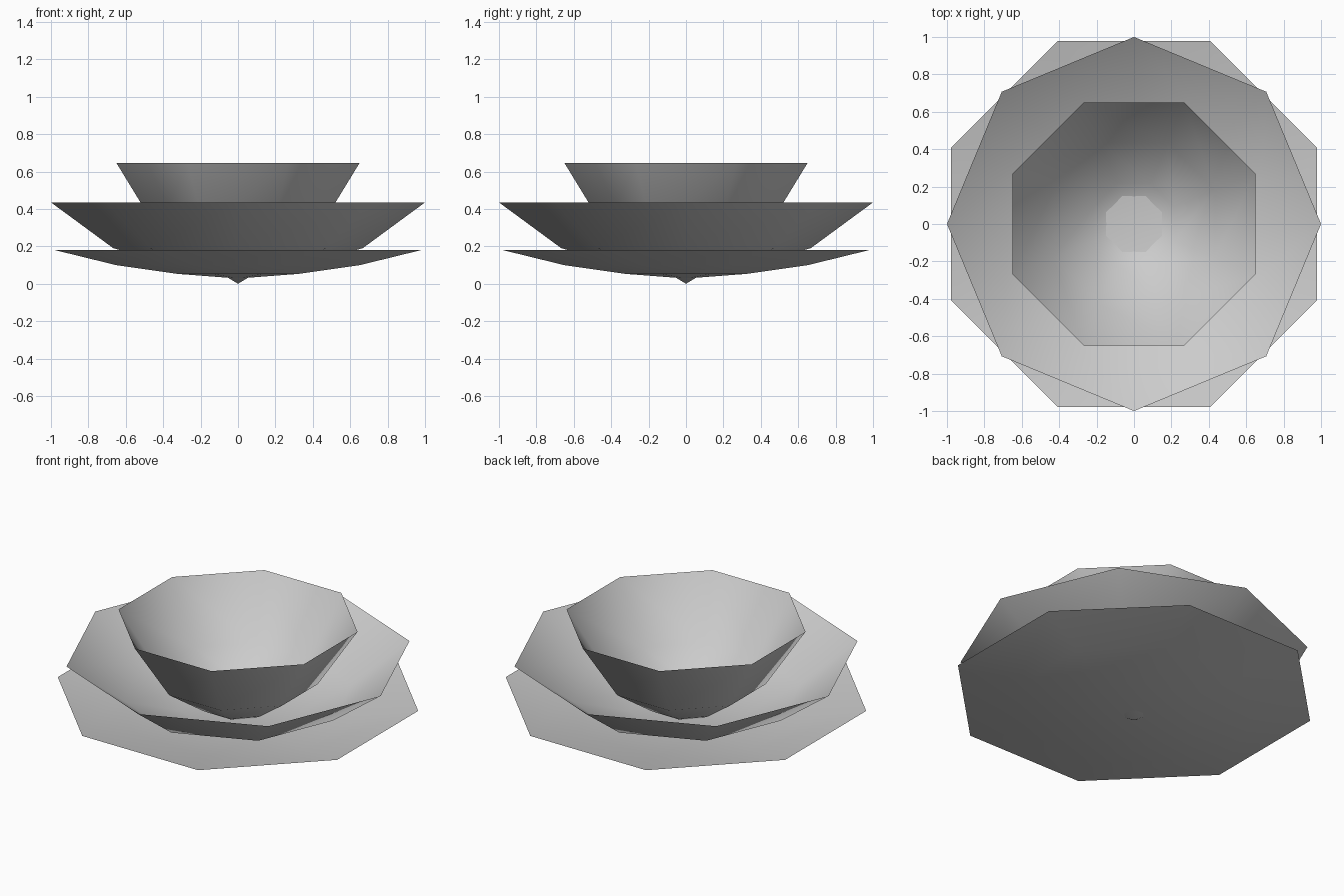
import bpy
import bmesh
from math import cos, sin, pi

cube = bpy.data.objects.get("Cube")
if cube:
    bpy.data.objects.remove(cube, do_unlink=True)

SIDES = 8

# Single petal colour
petal = bpy.data.materials.new("petal grey")
petal.use_nodes = True
colour = (0.6, 0.6, 0.6, 1)
petal.diffuse_color = colour
petal.node_tree.nodes["Principled BSDF"].inputs["Base Color"].default_value = colour


def petal_bowl(name, radius, heights, turn):
    """Open eight-sided bowl: a centre point and evenly spaced rings."""
    bm = bmesh.new()
    centre = bm.verts.new((0, 0, heights[0]))
    steps = len(heights) - 1
    previous = None
    for i, z in enumerate(heights[1:], 1):
        r = radius * i / steps
        angles = [turn + 2 * pi * k / SIDES for k in range(SIDES)]
        ring = [bm.verts.new((r * cos(a), r * sin(a), z)) for a in angles]
        for k in range(SIDES):
            n = (k + 1) % SIDES
            if previous:
                bm.faces.new((previous[k], ring[k], ring[n], previous[n]))
            else:
                bm.faces.new((centre, ring[k], ring[n]))
        previous = ring
    for face in bm.faces:
        face.smooth = True
    mesh = bpy.data.meshes.new(name)
    bm.to_mesh(mesh)
    bm.free()
    mesh.materials.append(petal)
    obj = bpy.data.objects.new(name, mesh)
    bpy.context.collection.objects.link(obj)
    return obj


# Three nested layers, the middle one turned half a side
half_side = pi / SIDES
petal_bowl("outer_petals", 1.06, (0.028, 0.053, 0.10, 0.18), half_side)
petal_bowl("middle_petals", 1.0, (0.08, 0.10, 0.19, 0.435), 0)
petal_bowl("inner_petals", 0.703, (0.0, 0.13, 0.29, 0.645), half_side)
